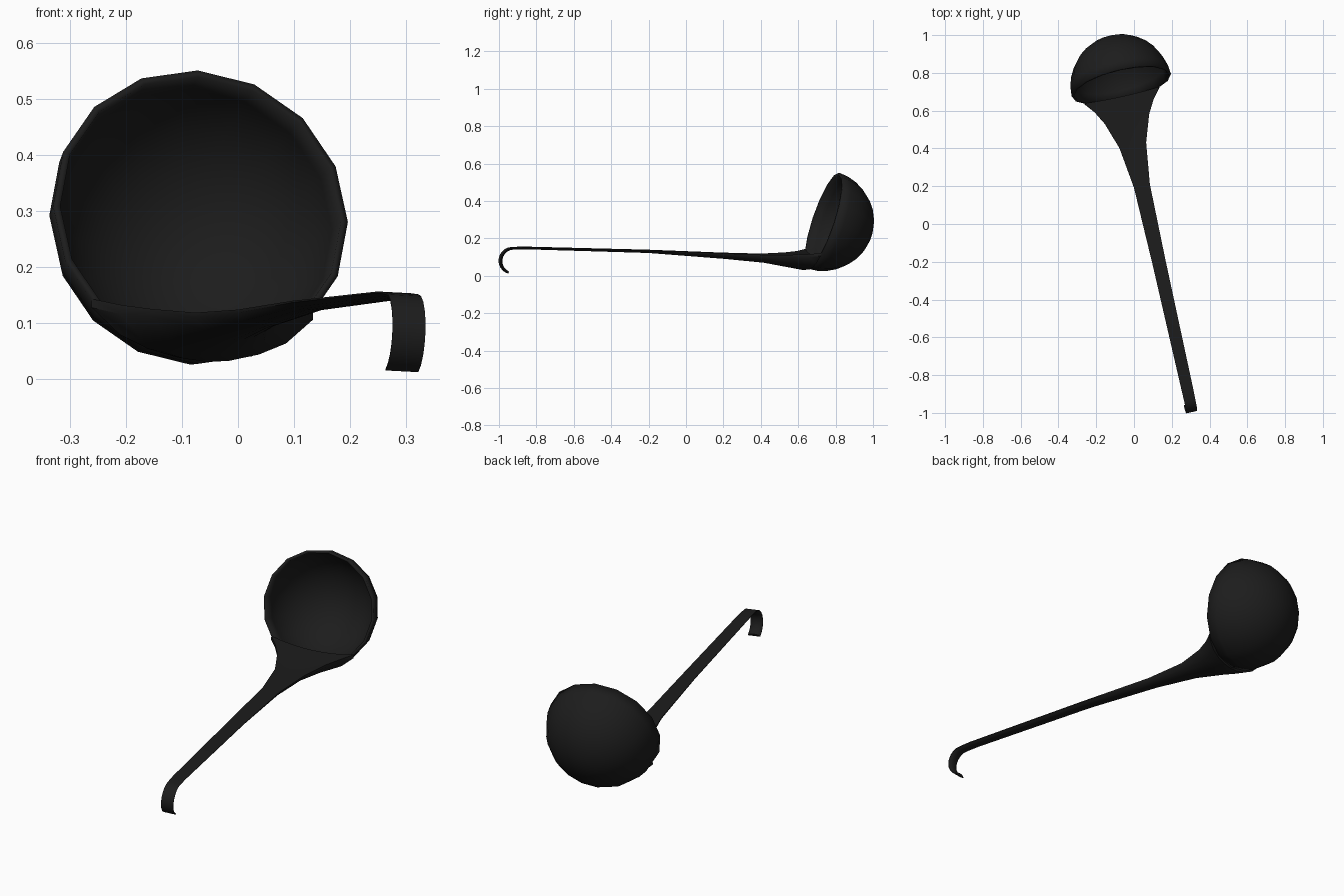
import bpy, bmesh
from math import sin, cos, tan, radians, sqrt
from mathutils import Matrix, Vector

if "Cube" in bpy.data.objects:
    bpy.data.objects.remove(bpy.data.objects["Cube"])

# Ladle is modelled along +Y from the hook, then turned and rolled into place
PLACE = (Matrix.Translation((0.305, -0.99, 0.1)) @ Matrix.Rotation(radians(12.5), 4, 'Z')
         @ Matrix.Rotation(radians(3), 4, 'Y') @ Matrix.Translation((0, 0, -0.1)))
TILT = radians(18)
BOWL_R, BOWL_Y, BOWL_Z = 0.27, 1.765, 0.295

black = bpy.data.materials.new("black")
black.diffuse_color = (0.012, 0.012, 0.012, 1)
black.use_nodes = True
black.node_tree.nodes["Principled BSDF"].inputs["Base Color"].default_value = black.diffuse_color


def finish(bm, name, angle):
    bm.transform(PLACE)
    bmesh.ops.recalc_face_normals(bm, faces=bm.faces)
    mesh = bpy.data.meshes.new(name)
    bm.to_mesh(mesh)
    bm.free()
    ob = bpy.data.objects.new(name, mesh)
    bpy.context.collection.objects.link(ob)
    mesh.materials.append(black)
    bpy.ops.object.select_all(action='DESELECT')
    ob.select_set(True)
    bpy.context.view_layer.objects.active = ob
    bpy.ops.object.shade_smooth_by_angle(angle=radians(angle))
    return ob


# Bowl: 16-sided hemispherical shell
bm = bmesh.new()
bmesh.ops.create_uvsphere(bm, u_segments=16, v_segments=16, radius=BOWL_R)
bmesh.ops.delete(bm, geom=[v for v in bm.verts if v.co.z > 0.001], context='VERTS')
bm.transform(Matrix.Translation((0, BOWL_Y, BOWL_Z)) @ Matrix.Rotation(radians(90) - TILT, 4, 'X'))
bowl = finish(bm, "bowl", 40)
# open shell: make sure the normals point outward before adding the wall
centre = PLACE @ Vector((0, BOWL_Y, BOWL_Z))
if (bowl.data.polygons[0].center - centre).dot(bowl.data.polygons[0].normal) < 0:
    bowl.data.flip_normals()
wall = bowl.modifiers.new("wall", 'SOLIDIFY')
wall.thickness = 0.013
wall.offset = -1

# Handle: lofted sections (top point, thickness direction, thickness, half width, edge lift)
sections = []
for i in range(10):  # hook
    a = radians(245 - i * 155 / 9)
    out = Vector((0, cos(a), sin(a)))
    sections.append((Vector((0, 0.067, 0.08)) + out * 0.073, -out, 0.013, 0.03, 0))
for y, top, thick, half, lift in [
    (0.13, 0.155, 0.013, 0.031, 0), (0.81, 0.138, 0.016, 0.036, 0),
    (1.22, 0.121, 0.030, 0.043, 0.001), (1.44, 0.112, 0.042, 0.072, 0.003),
    (1.583, 0.112, 0.068, 0.120, 0.007), (1.655, 0.112, 0.081, 0.160, 0.012),
]:
    sections.append((Vector((0, y, top)), Vector((0, 0, -1)), thick, half, lift))
# last section lies in the rim plane and forms the lip
lip_y = BOWL_Y - (BOWL_Z - 0.112) * tan(TILT)
sections.append((Vector((0, lip_y, 0.112)), Vector((0, -sin(TILT), -cos(TILT))), 0.083, 0.203, 0.022))

bm = bmesh.new()
us = [i / 4 - 1 for i in range(9)]
rings = []
for p, down, thick, half, lift in sections:
    upper = [p + Vector((half * u, 0, 0)) - down * lift * u * u for u in us]
    lower = [q + down * thick * max(0.2, sqrt(1 - u * u)) for q, u in zip(upper, us)]
    rings.append([bm.verts.new(q) for q in upper + lower[::-1]])
for a, b in zip(rings, rings[1:]):
    for i in range(len(a)):
        j = (i + 1) % len(a)
        bm.faces.new((a[i], a[j], b[j], b[i]))
bm.faces.new(rings[0])
bm.faces.new(rings[-1][::-1])
finish(bm, "handle", 40)
